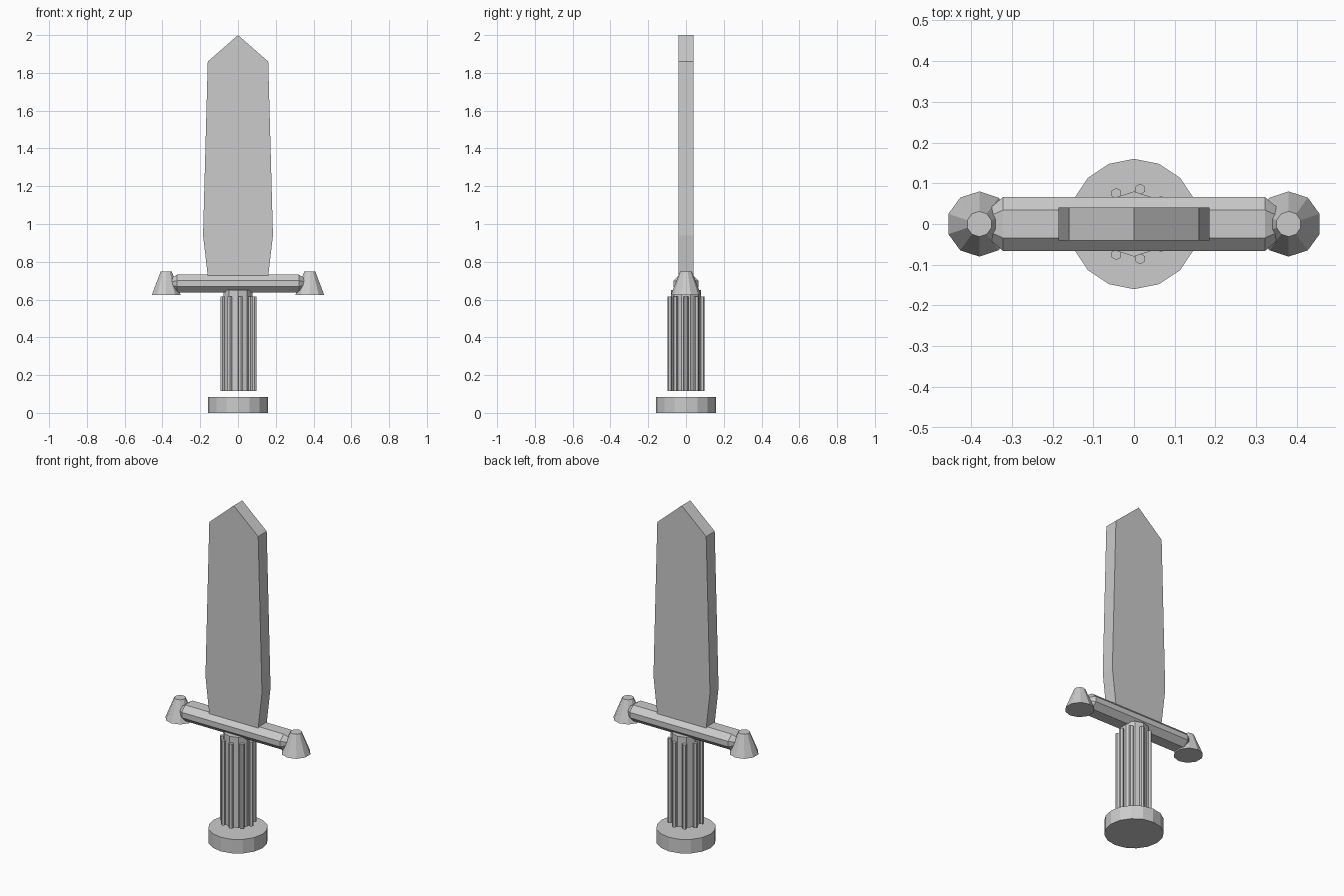
import bpy
import bmesh
from math import pi, sin, cos, radians
from mathutils import Vector

cube = bpy.data.objects.get("Cube")
if cube:
    bpy.data.objects.remove(cube, do_unlink=True)

grey = bpy.data.materials.new("light grey")
grey.use_nodes = True
grey.diffuse_color = (0.6, 0.6, 0.6, 1)
grey.node_tree.nodes["Principled BSDF"].inputs["Base Color"].default_value = (0.6, 0.6, 0.6, 1)


def loft(name, rings):
    """Join matching rings of points into one closed flat-faced solid."""
    bm = bmesh.new()
    loops = [[bm.verts.new(p) for p in ring] for ring in rings]
    for a, b in zip(loops, loops[1:]):
        for i in range(len(a)):
            j = (i + 1) % len(a)
            bm.faces.new((a[i], a[j], b[j], b[i]))
    bm.faces.new(loops[0][::-1])
    bm.faces.new(loops[-1])
    bmesh.ops.recalc_face_normals(bm, faces=bm.faces)
    mesh = bpy.data.meshes.new(name)
    bm.to_mesh(mesh)
    bm.free()
    mesh.materials.append(grey)
    obj = bpy.data.objects.new(name, mesh)
    bpy.context.collection.objects.link(obj)
    return obj


def post(name, sides, r_low, r_high, z_low, z_high, x=0, y=0):
    """Upright prism or cut-off cone with a corner pointing to the back."""
    def ring(r, z):
        turns = [pi / 2 + 2 * pi * i / sides for i in range(sides)]
        return [(x + r * cos(t), y + r * sin(t), z) for t in turns]
    return loft(name, [ring(r_low, z_low), ring(r_high, z_high)])


# Pommel disc and floating grip core
post("pommel", 16, 0.16, 0.16, 0, 0.083)
post("grip_core", 10, 0.08, 0.08, 0.115, 0.65)

# Ribs around the grip
for i in range(9):
    a = radians(40 * i)
    post(f"grip_rib_{i + 1}", 6, 0.0132, 0.0132, 0.115, 0.615,
         0.087 * cos(a), 0.087 * sin(a))

# Eight-sided crossguard with tapered ends
quarter = [(0.066, 0.016), (0.034, 0.0475)]
section = quarter + [(-y, z) for y, z in quarter[::-1]]
section += [(-y, -z) for y, z in section]


def guard_ring(x, scale):
    return [Vector((x, y * scale, 0.6845 + z * scale)) for y, z in section]


loft("crossguard", [guard_ring(-0.365, 0.45), guard_ring(-0.322, 1),
                    guard_ring(0.322, 1), guard_ring(0.365, 0.45)])

# Cone caps at the guard ends
for side, x in (("left", 0.38), ("right", -0.38)):
    post(f"guard_cap_{side}", 10, 0.08, 0.031, 0.625, 0.748, x)

# Flat blade with a slight swell and a pointed tip
half = [(0.16, 0.725), (0.185, 0.94), (0.16, 1.86)]
outline = half + [(0, 2.0)] + [(-x, z) for x, z in half[::-1]]
loft("blade", [[(x, y, z) for x, z in outline] for y in (-0.04, 0.04)])
